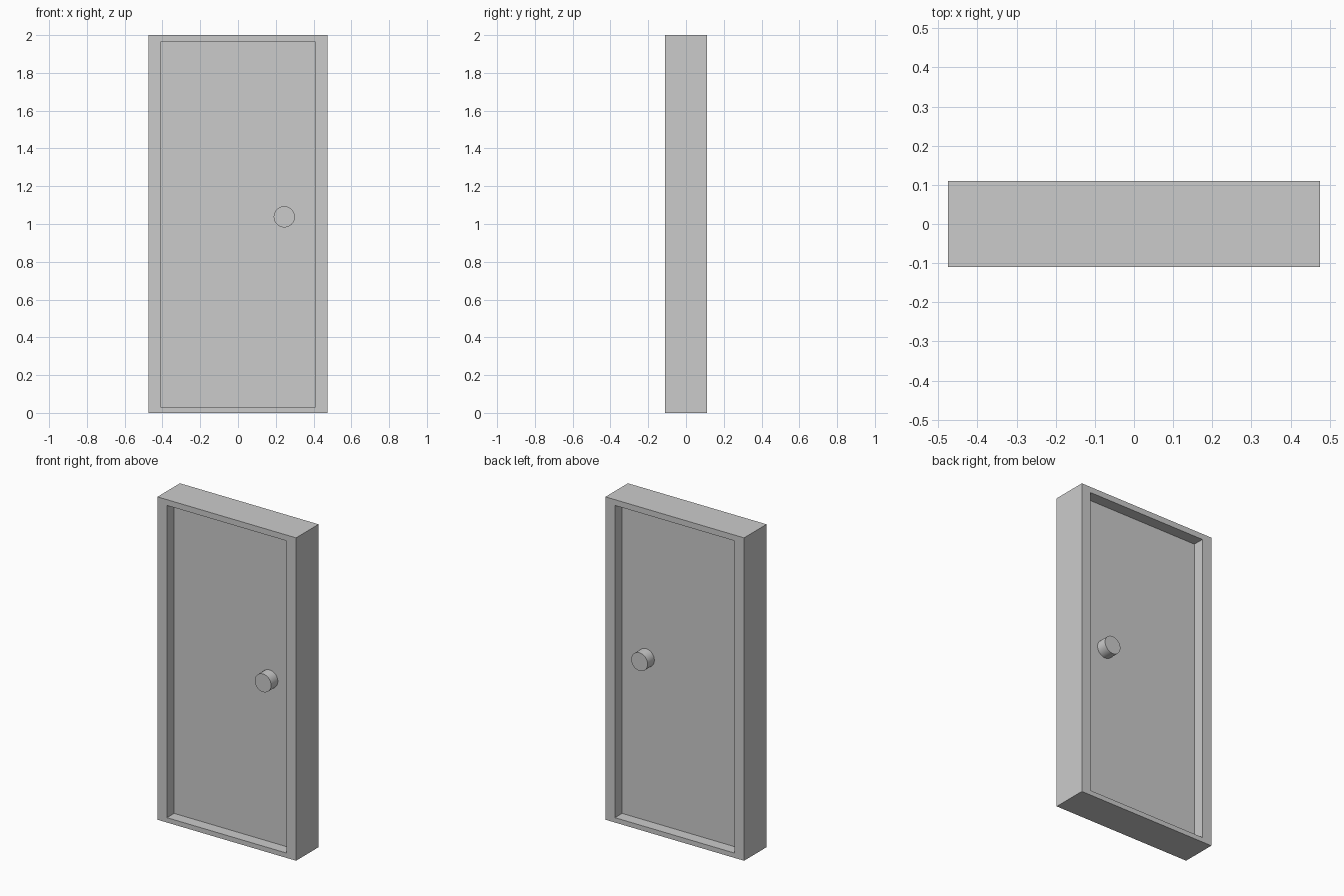
import bpy
import math

if "Cube" in bpy.data.objects:
    bpy.data.objects.remove(bpy.data.objects["Cube"])

W, D, H = 0.475, 0.11, 2.0        # frame half width, half depth, height
IW, Z0, Z1 = 0.41, 0.03, 1.964    # opening half width, bottom, top
PANEL = 0.04                      # door half thickness


def mesh_object(name, verts, faces):
    me = bpy.data.meshes.new(name)
    me.from_pydata(verts, [], faces)
    me.update()
    ob = bpy.data.objects.new(name, me)
    bpy.context.collection.objects.link(ob)
    return ob


def rect(half_w, z0, z1, y):
    return [(-half_w, y, z0), (half_w, y, z0), (half_w, y, z1), (-half_w, y, z1)]


# Frame: rectangular ring, mitred at the corners
verts = (rect(W, 0, H, -D) + rect(IW, Z0, Z1, -D)
         + rect(W, 0, H, D) + rect(IW, Z0, Z1, D))
faces = []
for i in range(4):
    j = (i + 1) % 4
    faces += [(i, j, 4 + j, 4 + i),            # front
              (8 + j, 8 + i, 12 + i, 12 + j),  # back
              (j, i, 8 + i, 8 + j),            # outside
              (4 + i, 4 + j, 12 + j, 12 + i)]  # reveal
mesh_object("door_frame", verts, faces)

# Door leaf filling the opening, recessed on both sides
bpy.ops.mesh.primitive_cube_add(size=1, location=(0, 0, (Z0 + Z1) / 2))
leaf = bpy.context.object
leaf.name = "door_leaf"
leaf.scale = (2 * IW, 2 * PANEL, Z1 - Z0)

# Round knobs, one on each face
KNOB_END = 0.106
for name, side in (("front_knob", -1), ("back_knob", 1)):
    bpy.ops.mesh.primitive_cylinder_add(
        vertices=48, radius=0.056, depth=KNOB_END - PANEL,
        location=(0.245, side * (KNOB_END + PANEL) / 2, 1.038),
        rotation=(math.pi / 2, 0, 0))
    bpy.context.object.name = name
    bpy.ops.object.shade_smooth_by_angle(angle=math.radians(30))
